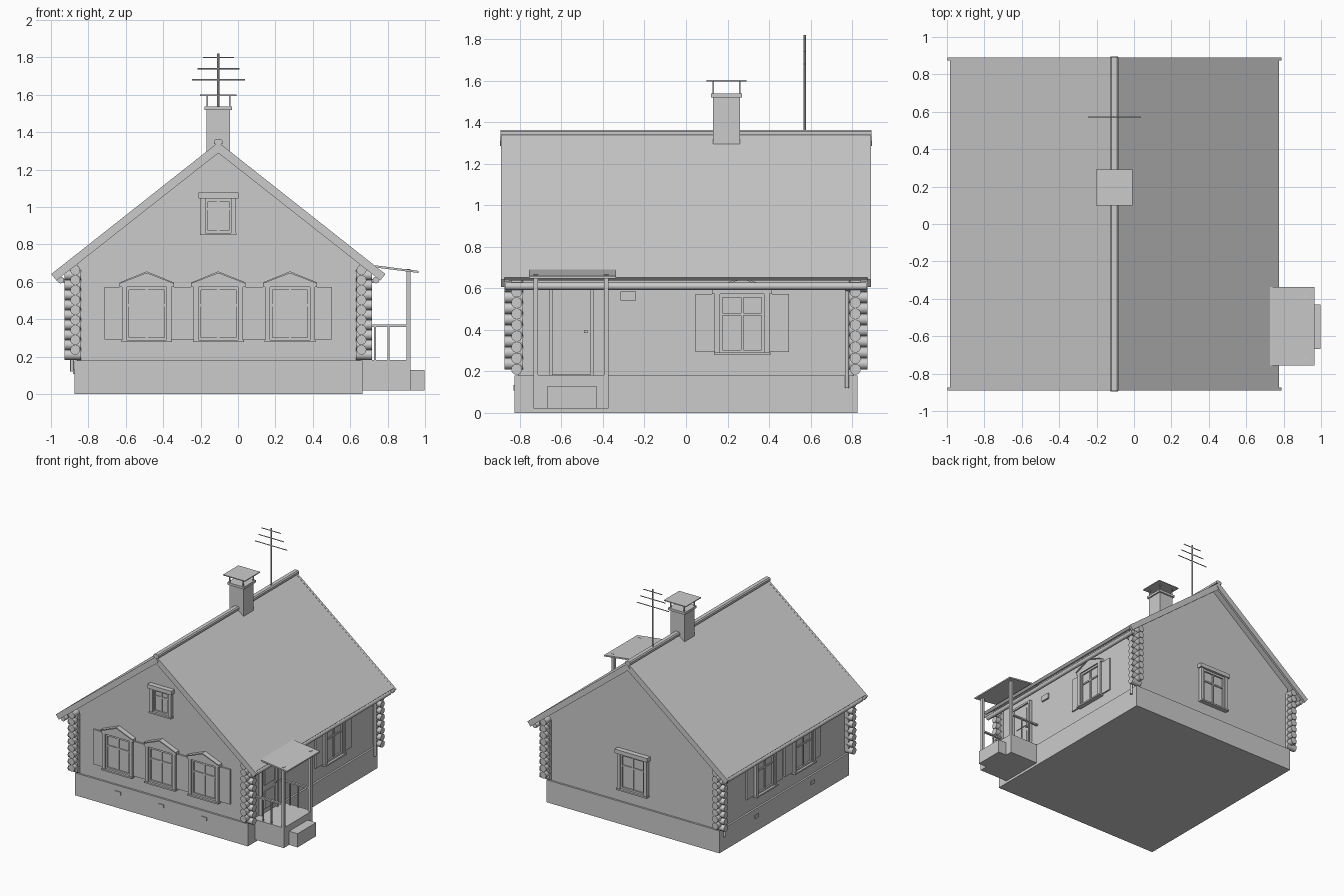
import bpy, bmesh, math
from mathutils import Matrix, Vector

if "Cube" in bpy.data.objects:
    bpy.data.objects.remove(bpy.data.objects["Cube"])

CX = -0.105            # house centre line
WX, WY = 0.755, 0.81   # wall half sizes
SLOPE, RIDGE = 0.787, 1.345


def finish(name, bm, mat=None):
    if mat:
        bm.transform(mat)
    bmesh.ops.recalc_face_normals(bm, faces=bm.faces)
    me = bpy.data.meshes.new(name)
    bm.to_mesh(me)
    bm.free()
    ob = bpy.data.objects.new(name, me)
    bpy.context.collection.objects.link(ob)
    return ob


def add_box(bm, x0, x1, y0, y1, z0, z1):
    m = Matrix.Translation(((x0 + x1) / 2, (y0 + y1) / 2, (z0 + z1) / 2)) @ \
        Matrix.Diagonal((x1 - x0, y1 - y0, z1 - z0, 1))
    bmesh.ops.create_cube(bm, size=1, matrix=m)


def add_prism(bm, pts, y0, y1):
    """Extrude an x-z profile along y."""
    f = bm.faces.new([bm.verts.new((x, y0, z)) for x, z in pts])
    r = bmesh.ops.extrude_face_region(bm, geom=[f])
    bmesh.ops.translate(bm, vec=(0, y1 - y0, 0),
                        verts=[v for v in r['geom'] if isinstance(v, bmesh.types.BMVert)])


def add_rod(bm, a, b, r, n=12):
    a, b = Vector(a), Vector(b)
    m = Matrix.Translation((a + b) / 2) @ (b - a).to_track_quat('Z', 'Y').to_matrix().to_4x4()
    bmesh.ops.create_cone(bm, cap_ends=True, segments=n, radius1=r, radius2=r,
                          depth=(b - a).length, matrix=m)


def boxes(name, *dims, mat=None):
    bm = bmesh.new()
    for d in dims:
        add_box(bm, *d)
    return finish(name, bm, mat)


def prism(name, pts, y0, y1):
    bm = bmesh.new()
    add_prism(bm, pts, y0, y1)
    return finish(name, bm)


def smooth(ob):
    bpy.ops.object.select_all(action='DESELECT')
    ob.select_set(True)
    bpy.context.view_layer.objects.active = ob
    bpy.ops.object.shade_smooth_by_angle(angle=math.radians(40))


def rz(d, s=0.0):
    return RIDGE - s - SLOPE * d


# wall frames: local x runs along the wall, local -y points outward
def wall(side, u=0.0):
    ang, off = {'front': (0, (CX + u, -WY, 0)), 'right': (90, (CX + WX, u, 0)),
                'back': (180, (CX + u, WY, 0)), 'left': (-90, (CX - WX, u, 0))}[side]
    return Matrix.Translation(off) @ Matrix.Rotation(math.radians(ang), 4, 'Z')


# foundation and walls
boxes("foundation", (CX - 0.77, CX + 0.77, -0.825, 0.825, 0, 0.18))
prism("walls", [(CX - WX, 0.18), (CX + WX, 0.18), (CX + WX, rz(WX, 0.03)),
                (CX, rz(0, 0.03)), (CX - WX, rz(WX, 0.03))], -WY, WY)

# roof slab, barge boards, ridge cap, apex ornament
E = 0.88
prism("roof", [(CX - E, rz(E)), (CX, RIDGE), (CX + E, rz(E)), (CX + E - 0.018, rz(E) - 0.016),
               (CX, rz(0, 0.03)), (CX - E + 0.018, rz(E) - 0.016)], -0.885, 0.885)
for tag, s in (("front", -1), ("back", 1)):
    B = 0.893
    prism(tag + "_barge_boards",
          [(CX - B, rz(B)), (CX, RIDGE + 0.002), (CX + B, rz(B)), (CX + B - 0.027, rz(B) - 0.035),
           (CX, RIDGE - 0.056), (CX - B + 0.027, rz(B) - 0.035)], s * 0.873, s * 0.891)
    prism(tag + "_apex_ornament", [(CX, 1.335), (CX + 0.02, 1.31), (CX, 1.285), (CX - 0.02, 1.31)],
          s * 0.885, s * 0.895)
prism("ridge_cap", [(CX - 0.023, 1.338), (CX + 0.023, 1.338), (CX + 0.023, 1.355),
                    (CX + 0.015, 1.363), (CX - 0.015, 1.363), (CX - 0.023, 1.355)], -0.892, 0.892)

# crossed log ends at the four corners
bm = bmesh.new()
for sx in (-1, 1):
    for sy in (-1, 1):
        for i in range(9):
            z = 0.21 + 0.0533 * i
            x, y = CX + sx * 0.765, sy * 0.815
            add_rod(bm, (x - sx * 0.03, y, z), (CX + sx * 0.822, y, z), 0.0265, 16)
            add_rod(bm, (x, y - sy * 0.03, z + 0.0266), (x, sy * 0.875, z + 0.0266), 0.0265, 16)
smooth(finish("log_ends", bm))

# gutters and downpipes
for tag, s in (("left", -1), ("right", 1)):
    bm = bmesh.new()
    add_rod(bm, (CX + s * 0.843, -0.87, 0.61), (CX + s * 0.843, 0.87, 0.61), 0.018)
    smooth(finish(tag + "_gutter", bm))
    bm = bmesh.new()
    add_rod(bm, (CX + s * 0.782, 0.775, 0.12), (CX + s * 0.782, 0.775, 0.6), 0.01)
    add_rod(bm, (CX + s * 0.782, 0.775, 0.595), (CX + s * 0.84, 0.775, 0.61), 0.01)
    smooth(finish(tag + "_downpipe", bm))


# windows
def window(name, mat, hw=0.133, z0=0.278, z1=0.572, bar=0.475, peak=True, shutters=True):
    bm = bmesh.new()
    c = 0.027
    add_box(bm, -hw + c, hw - c, -0.008, 0.01, z0, z1)                       # pane
    for s in (-1, 1):
        a, b = sorted((s * hw, s * (hw - c)))
        add_box(bm, a, b, -0.03, 0.01, z0 + 0.008, z1)                       # casing
        a, b = sorted((s * (hw - c), s * (hw - c - 0.012)))
        add_box(bm, a, b, -0.02, 0.01, z0 + 0.012, z1)                       # sash
    add_box(bm, -hw + c, hw - c, -0.02, 0.01, z1 - 0.016, z1)
    add_box(bm, -hw + c, hw - c, -0.02, 0.01, z0 + 0.008, z0 + 0.026)
    add_box(bm, -hw - 0.003, hw + 0.003, -0.038, 0.01, z0, z0 + 0.012)       # sill
    add_box(bm, -0.006, 0.006, -0.016, 0.01, z0, z1)                         # glazing bars
    add_box(bm, -hw + c, hw - c, -0.016, 0.01, bar - 0.006, bar + 0.006)
    w = hw + 0.012
    if peak:
        add_prism(bm, [(-w, z1), (w, z1), (w, z1 + 0.025), (0, z1 + 0.084), (-w, z1 + 0.025)], -0.03, 0.01)
        add_prism(bm, [(-w, z1 + 0.018), (-w, z1 + 0.025), (0, z1 + 0.084), (w, z1 + 0.025),
                       (w, z1 + 0.018), (0, z1 + 0.074)], -0.04, -0.03)
    else:
        add_box(bm, -w, w, -0.04, 0.01, z1, z1 + 0.032)
    finish(name, bm, mat)
    if shutters:
        boxes(name + "_shutters", (-0.225, -hw, -0.012, 0.005, 0.292, 0.572),
              (hw, 0.225, -0.012, 0.005, 0.292, 0.572), mat=mat)


for i, u in enumerate((-0.383, 0, 0.383)):
    window(f"front_window_{i + 1}", wall('front', u))
    boxes(f"front_vent_{i + 1}", (u + CX - 0.023, u + CX + 0.023, -0.831, -0.82, 0.108, 0.135))
for i, v in enumerate((-0.245, 0.245)):
    window(f"left_window_{i + 1}", wall('left', v))
    boxes(f"left_vent_{i + 1}", (CX - 0.776, CX - 0.765, v * 1.45 - 0.023, v * 1.45 + 0.023, 0.108, 0.135))
window("right_window", wall('right', 0.27))
window("back_window", wall('back'), peak=False, shutters=False)
window("gable_window", wall('front'), hw=0.095, z0=0.85, z1=1.047, bar=0.99, peak=False, shutters=False)

# door with frame, panels and handle (local x = world y)
boxes("door", (-0.09, 0.09, -0.012, 0.01, 0.185, 0.595),
      (-0.062, 0.06, -0.018, 0, 0.41, 0.567), (-0.062, 0.06, -0.018, 0, 0.22, 0.36),
      mat=wall('right', -0.552))
boxes("door_frame", (-0.107, -0.09, -0.024, 0.01, 0.18, 0.61), (0.09, 0.107, -0.024, 0.01, 0.18, 0.61),
      (-0.107, 0.107, -0.024, 0.01, 0.595, 0.61), mat=wall('right', -0.552))
boxes("door_handle", (0.062, 0.078, -0.03, 0, 0.385, 0.4), mat=wall('right', -0.552))
boxes("wall_box", (-0.038, 0.038, -0.014, 0.01, 0.54, 0.585), mat=wall('right', -0.278))

# porch deck, step, posts, railings, canopy
boxes("porch_deck", (0.64, 0.922, -0.735, -0.372, 0.02, 0.182))
boxes("porch_step", (0.92, 0.997, -0.667, -0.43, 0.02, 0.13))
for tag, y in (("front", -0.724), ("back", -0.384)):
    boxes(tag + "_porch_post", (0.9, 0.922, y - 0.011, y + 0.011, 0.18, 0.668))
    boxes(tag + "_porch_railing", (0.65, 0.905, y - 0.009, y + 0.009, 0.36, 0.372),
          (0.8, 0.81, y - 0.005, y + 0.005, 0.18, 0.365), (0.727, 0.737, y - 0.005, y + 0.005, 0.18, 0.365))
prism("porch_canopy", [(0.66, 0.686), (0.965, 0.648), (0.965, 0.659), (0.66, 0.698)], -0.757, -0.337)

# chimney with rim and rain cover
CY = 0.195
boxes("chimney", (CX - 0.063, CX + 0.063, CY - 0.064, CY + 0.064, 1.2, 1.52))
boxes("chimney_rim", (CX - 0.074, CX + 0.074, CY - 0.075, CY + 0.075, 1.519, 1.538))
boxes("chimney_cover", (CX - 0.097, CX + 0.097, CY - 0.097, CY + 0.097, 1.595, 1.602),
      *[(CX + a * 0.06 - 0.004, CX + a * 0.06 + 0.004, CY + b * 0.063 - 0.004, CY + b * 0.063 + 0.004,
         1.535, 1.597) for a in (-1, 1) for b in (-1, 1)])

# antenna
bm = bmesh.new()
add_rod(bm, (CX, 0.572, 1.35), (CX, 0.572, 1.82), 0.006, 8)
for z, h in ((1.8, 0.083), (1.74, 0.112), (1.68, 0.142)):
    add_rod(bm, (CX - h, 0.572, z), (CX + h, 0.572, z), 0.0035, 8)
smooth(finish("antenna", bm))
